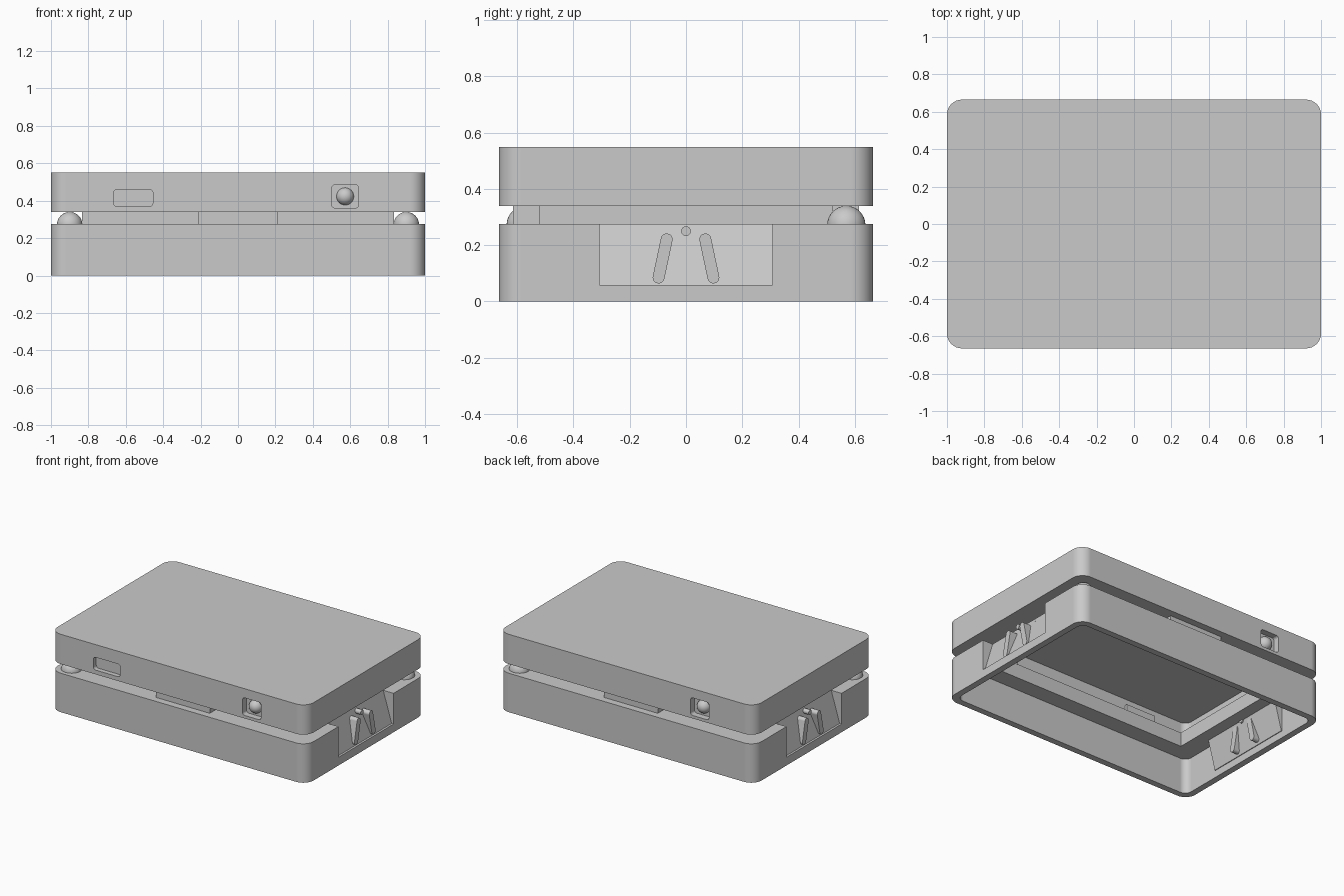
import bpy, bmesh, math
from mathutils import Matrix, Vector

cube = bpy.data.objects.get("Cube")
if cube:
    bpy.data.objects.remove(cube, do_unlink=True)

grey = bpy.data.materials.new("plain grey")
grey.use_nodes = True
COLOUR = (0.59, 0.59, 0.59, 1)
grey.diffuse_color = COLOUR
grey.node_tree.nodes["Principled BSDF"].inputs["Base Color"].default_value = COLOUR


def finish(name, bm):
    bmesh.ops.recalc_face_normals(bm, faces=bm.faces)
    mesh = bpy.data.meshes.new(name)
    bm.to_mesh(mesh)
    bm.free()
    mesh.materials.append(grey)
    obj = bpy.data.objects.new(name, mesh)
    bpy.context.collection.objects.link(obj)
    return obj


def outline(w, h, r, n=8):
    """Rounded rectangle with half sizes w and h."""
    pts = []
    for q, (sx, sy) in enumerate([(1, 1), (-1, 1), (-1, -1), (1, -1)]):
        for i in range(n + 1):
            a = math.pi / 2 * (q + i / n)
            pts.append((sx * (w - r) + r * math.cos(a), sy * (h - r) + r * math.sin(a)))
    return pts


def prism(name, pts, lo, hi, matrix=Matrix()):
    """Closed extrusion of an outline from lo to hi."""
    bm = bmesh.new()
    low, high = [[bm.verts.new((x, y, z)) for x, y in pts] for z in (lo, hi)]
    bm.faces.new(low[::-1])
    bm.faces.new(high)
    for i in range(len(pts)):
        bm.faces.new((low[i - 1], low[i], high[i], high[i - 1]))
    bm.transform(matrix)
    return finish(name, bm)


def box(name, x, y, z):
    return prism(name, [(x[0], y[0]), (x[1], y[0]), (x[1], y[1]), (x[0], y[1])], *z)


def ball(name, pos, r, half=False):
    bm = bmesh.new()
    bmesh.ops.create_uvsphere(bm, u_segments=32, v_segments=16, radius=r)
    if half:
        bmesh.ops.bisect_plane(bm, geom=bm.verts[:] + bm.edges[:] + bm.faces[:],
                               plane_co=(0, 0, -0.01), plane_no=(0, 0, 1), clear_inner=True)
    bm.transform(Matrix.Translation(pos))
    return smooth(finish(name, bm))


def cut(obj, cutter):
    mod = obj.modifiers.new("cut", 'BOOLEAN')
    mod.object, mod.operation, mod.solver = cutter, 'DIFFERENCE', 'MANIFOLD'
    bpy.context.view_layer.update()
    bpy.context.view_layer.objects.active = obj
    bpy.ops.object.modifier_apply(modifier=mod.name)
    bpy.data.objects.remove(cutter, do_unlink=True)


def smooth(obj):
    bpy.ops.object.select_all(action='DESELECT')
    obj.select_set(True)
    bpy.context.view_layer.objects.active = obj
    bpy.ops.object.shade_smooth_by_angle(angle=math.radians(15))
    weighted = obj.modifiers.new("flat sides", 'WEIGHTED_NORMAL')
    weighted.keep_sharp = True
    return obj


def mirrored(profile, sign):
    return [(sign * x, z) for x, z in profile]


FACING = Matrix.Rotation(math.pi / 2, 4, 'X')       # outline stands up, facing front
SIDEWAYS = Matrix(((0, 0, 1, 0), (1, 0, 0, 0), (0, 1, 0, 0), (0, 0, 0, 1)))
HALF_TURN = Matrix.Rotation(math.pi, 4, 'Z')
W, D = 1.0, 0.665
WALL = 0.045
OPENING = [(-0.81, 0.81), (-0.5, 0.5)]

# Base: open-bottomed tray with end recesses and an opening in its thin deck
recess = [(1.1, 0.058), (0.985, 0.058), (0.92, 0.275), (0.91, 0.308), (1.1, 0.308)]
base = prism("base", outline(W, D, 0.08), 0, 0.275)
for sign in (1, -1):
    cut(base, prism("recess_cutter", mirrored(recess, sign), -0.307, 0.307, FACING))
cut(base, prism("hollow_cutter", outline(W - WALL, D - WALL, 0.05), -0.1, 0.25))
cut(base, box("opening_cutter", *OPENING, (0.1, 0.4)))
smooth(base)

# Lid: hollow cover with a port at the front and a sensor window on each long side
lid = prism("lid", outline(W, D, 0.08), 0.34, 0.55)
cut(lid, prism("hollow_cutter", outline(W - WALL, D - WALL, 0.05), 0.35, 0.515))
cut(lid, box("opening_cutter", *OPENING, (0.3, 0.4)))
port = ((-0.56, 0.415), (0.105, 0.045), Matrix())
sensor = ((0.573, 0.423), (0.072, 0.062))
for (x, z), size, turn in (port, (*sensor, Matrix()), (*sensor, HALF_TURN)):
    place = turn @ Matrix.Translation((x, 0, z)) @ FACING
    cut(lid, prism("window_cutter", outline(*size, 0.018, 4), 0.58, 0.8, place))
smooth(lid)
box("port_socket", (-0.675, -0.445), (-0.632, -0.6), (0.362, 0.468))

# Collar joining the lid to the base
collar = box("collar", (-0.833, 0.833), (-0.522, 0.522), (0.25, 0.35))
cut(collar, box("opening_cutter", *OPENING, (0.1, 0.4)))

# Sloped end panels with closing cheeks, leaning fins and a pin
panel = [(0.985, 0.058), (0.92, 0.2745), (0.89, 0.2745), (0.95, 0.05), (0.985, 0.05)]
cheek = [(0.98, 0.07), (0.91, 0.27), (0.98, 0.27)]
for side, sign, turn in (("left", 1, Matrix()), ("right", -1, HALF_TURN)):
    prism(f"{side}_panel", mirrored(panel, sign), -0.33, 0.33, FACING)
    for end in (-1, 1):
        lo, hi = sorted((end * 0.307, end * 0.33))
        prism(f"{side}_cheek", mirrored(cheek, sign), lo, hi, FACING)
        lean = Matrix.Rotation(end * math.radians(12), 4, 'Z')
        place = turn @ SIDEWAYS @ Matrix.Translation((end * 0.083, 0.153, 0)) @ lean
        smooth(prism(f"{side}_fin", outline(0.021, 0.09, 0.0205), 0.9, 0.992, place))
    place = turn @ SIDEWAYS @ Matrix.Translation((0, 0.25, 0))
    smooth(prism(f"{side}_pin", outline(0.017, 0.017, 0.0165, 8), 0.89, 0.97, place))

# Latch tabs, corner balls and sensors on the long sides
for side, sign in (("front", 1), ("back", -1)):
    def part(name, x, y, z):
        box(f"{side}_{name}", sorted(sign * v for v in x), sorted(sign * v for v in y), z)

    part("tab", (-0.21, 0.21), (-0.615, -0.51), (0.27, 0.345))
    part("sensor_housing", (0.48, 0.665), (-0.621, -0.58), (0.355, 0.495))
    ball(f"{side}_corner_ball", Vector((-0.9 * sign, -0.57 * sign, 0.272)), 0.068, half=True)
    ball(f"{side}_sensor_dome", Vector((0.573 * sign, -0.615 * sign, 0.423)), 0.047)
